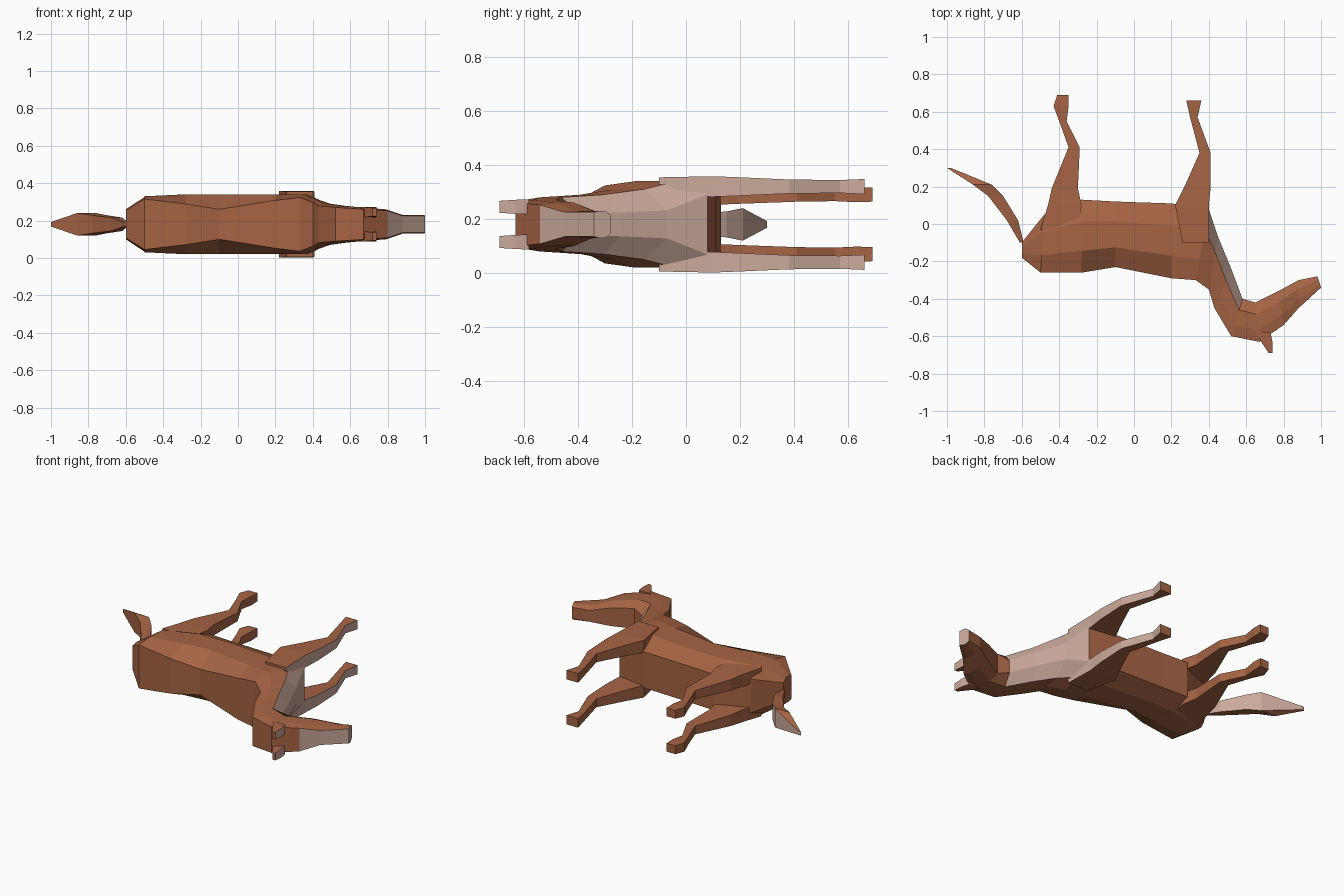
import bpy, bmesh
from mathutils import Vector

cube = bpy.data.objects.get("Cube")
if cube:
    bpy.data.objects.remove(cube, do_unlink=True)

MIDDLE = .18  # height of the body's plane of symmetry


def make_material(name, red, green, blue):
    material = bpy.data.materials.new(name)
    material.use_nodes = True
    color = (red, green, blue, 1)
    material.diffuse_color = color
    shader = material.node_tree.nodes["Principled BSDF"]
    shader.inputs["Base Color"].default_value = color
    return material


brown = make_material("chestnut_brown", .38, .127, .058)
pale = make_material("pale_tan", .6, .4, .33)


def loft(name, rings, is_pale):
    """Skin a list of equal rings, cap both ends, colour faces by a rule."""
    bm = bmesh.new()
    loops = [[bm.verts.new(point) for point in ring] for ring in rings]
    count = len(loops[0])
    for first, second in zip(loops, loops[1:]):
        for i in range(count):
            j = (i + 1) % count
            bm.faces.new((first[i], first[j], second[j], second[i]))
    bm.faces.new(loops[0])
    bm.faces.new(loops[-1])
    bmesh.ops.recalc_face_normals(bm, faces=bm.faces)
    bm.normal_update()
    for face in bm.faces:
        face.material_index = int(is_pale(face.normal, face.calc_center_median()))
    mesh = bpy.data.meshes.new(name)
    bm.to_mesh(mesh)
    bm.free()
    mesh.materials.append(brown)
    mesh.materials.append(pale)
    bpy.context.collection.objects.link(bpy.data.objects.new(name, mesh))


def trunk_ring(spine_x, spine_y, belly_x, belly_y, width):
    """Eight-sided ring; the back narrows at the waist, the throat to a keel."""
    spine, belly = Vector((spine_x, spine_y)), Vector((belly_x, belly_y))
    back_width = width * min(.9, .5 + abs(spine_x + .1))
    belly_width = width * (.4 if .35 < spine_x < .6 else .7)
    side = [(spine, back_width), (spine.lerp(belly, .3), width),
            (spine.lerp(belly, .7), width), (belly, belly_width)]
    upper = [(point.x, point.y, MIDDLE + half) for point, half in side]
    lower = [(point.x, point.y, MIDDLE - half) for point, half in reversed(side)]
    return upper + lower


def limb_ring(x, y, reach, offset, base, flare):
    """Four-sided slice whose thickness grows with its reach along x."""
    half = base + flare * reach
    corners = ((1, -1), (1, 1), (-1, 1), (-1, -1))
    return [(x + a * reach, y, MIDDLE + offset + b * half) for a, b in corners]


def front_facing(normal, center):
    return normal.x > .6 and center.x > .25


def underside(normal, center):
    return normal.x + normal.y > .6


# Trunk, neck and head: spine point, belly point, half width
trunk = [
    (-.6, -.18, -.6, -.1, .08),
    (-.5, -.26, -.48, .05, .15),
    (-.28, -.26, -.28, .13, .16),
    (-.1, -.23, -.1, .12, .16),
    (.2, -.29, .2, .11, .16),
    (.33, -.3, .4, .08, .16),
    (.4, -.35, .45, -.07, .13),
    (.43, -.45, .52, -.24, .11),
    (.52, -.6, .58, -.4, .1),
    (.67, -.63, .65, -.42, .09),
    (.8, -.54, .77, -.36, .08),
    (.88, -.45, .88, -.3, .05),
    (1, -.34, .98, -.28, .05),
]
loft("body_and_head", [trunk_ring(*row) for row in trunk], front_facing)

# Paired parts: offset from the middle, then centre and reach of each slice
paired_parts = {
    "front_leg": (.14, [(.33, -.1, .07), (.31, .1, .09), (.34, .2, .07),
                        (.38, .38, .03), (.32, .57, .02), (.32, .66, .04)]),
    "hind_leg": (.11, [(-.4, -.03, .1), (-.37, .1, .09), (-.37, .19, .07),
                       (-.32, .41, .03), (-.38, .55, .02), (-.39, .63, .04),
                       (-.38, .69, .03)]),
    "ear": (.065, [(.69, -.58, .04), (.71, -.63, .03), (.73, -.69, .01)]),
}
for part, (offset, slices) in paired_parts.items():
    for label, side in (("left", 1), ("right", -1)):
        rings = [limb_ring(*row, side * offset, .02, .2) for row in slices]
        loft(f"{label}_{part}", rings, front_facing)

# Tail, pale on its underside
tail = [(-.6, -.1, .01), (-.65, .02, .03), (-.74, .15, .04),
        (-.81, .21, .05), (-.99, .3, .01)]
loft("tail", [limb_ring(*row, 0, 0, 1.2) for row in tail], underside)
